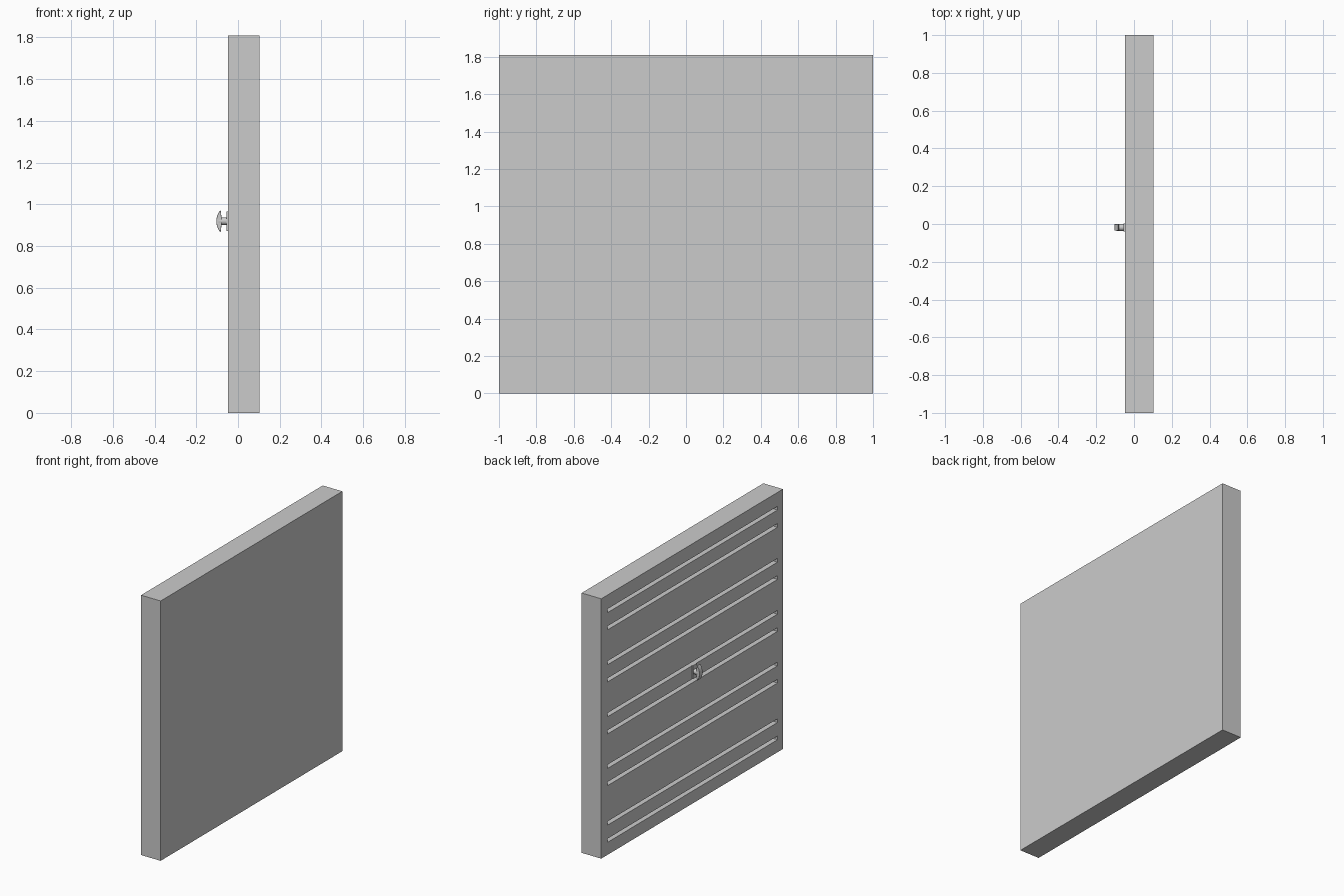
import bpy, bmesh, math
from mathutils import Matrix

if "Cube" in bpy.data.objects:
    bpy.data.objects.remove(bpy.data.objects["Cube"], do_unlink=True)

grey = bpy.data.materials.new("light grey")
grey.use_nodes = True
colour = (0.6, 0.6, 0.6, 1)
grey.diffuse_color = colour
for node in grey.node_tree.nodes:
    if node.type == 'BSDF_PRINCIPLED':
        node.inputs["Base Color"].default_value = colour


def add_object(name, bm):
    bmesh.ops.recalc_face_normals(bm, faces=bm.faces)
    mesh = bpy.data.meshes.new(name)
    bm.to_mesh(mesh)
    bm.free()
    mesh.materials.append(grey)
    obj = bpy.data.objects.new(name, mesh)
    bpy.context.scene.collection.objects.link(obj)
    return obj


def add_box(bm, low, high):
    centre = [(a + b) / 2 for a, b in zip(low, high)]
    size = [b - a for a, b in zip(low, high)]
    matrix = Matrix.Translation(centre) @ Matrix.Diagonal((*size, 1))
    bmesh.ops.create_cube(bm, size=1, matrix=matrix)


def smooth(obj):
    bpy.ops.object.select_all(action='DESELECT')
    obj.select_set(True)
    bpy.context.view_layer.objects.active = obj
    bpy.ops.object.shade_smooth_by_angle(angle=math.radians(35))


FACE = -0.047   # x of the grooved face
BACK = 0.104    # x of the plain face

# Panel slab
bm = bmesh.new()
add_box(bm, (FACE, -1, 0), (BACK, 1, 1.81))
panel = add_object("panel", bm)

# Paired horizontal slots cut into the knob side
bm = bmesh.new()
for pair in (0.10, 0.495, 0.855, 1.217, 1.58):
    for z in (pair, pair + 0.12):
        add_box(bm, (FACE - 0.05, -0.94, z - 0.013),
                (FACE + 0.04, 0.93, z + 0.013))
cutter = add_object("slot_cutter", bm)
cutter.hide_render = True
cut = panel.modifiers.new("slots", 'BOOLEAN')
cut.operation = 'DIFFERENCE'
cut.solver = 'EXACT'
cut.object = cutter
bpy.context.view_layer.objects.active = panel
bpy.ops.object.modifier_apply(modifier=cut.name)
bpy.data.objects.remove(cutter, do_unlink=True)

# Knob parts share one centre line
KY, KZ = -0.018, 0.919

# Base plate
bm = bmesh.new()
add_box(bm, (FACE - 0.009, KY - 0.021, KZ - 0.047),
        (FACE + 0.002, KY + 0.021, KZ + 0.047))
add_object("knob_base", bm)

# Round stem
bm = bmesh.new()
bmesh.ops.create_cone(bm, cap_ends=True, segments=24, radius1=0.018,
                      radius2=0.018, depth=0.045,
                      matrix=Matrix.Translation((-0.071, KY, KZ))
                      @ Matrix.Rotation(math.pi / 2, 4, 'Y'))
smooth(add_object("knob_stem", bm))

# Domed grip bar: curved outer side, tapered inner side
bm = bmesh.new()
outline = []
for i in range(13):
    t = -1 + i / 6
    outline.append((-0.104 + 0.018 * t * t, 0.052 * t))
outline += [(-0.083, 0.052), (-0.079, 0.02), (-0.079, -0.02), (-0.083, -0.052)]
face = bm.faces.new([bm.verts.new((x, KY - 0.017, KZ + z)) for x, z in outline])
side = bmesh.ops.extrude_face_region(bm, geom=[face])
moved = [v for v in side["geom"] if isinstance(v, bmesh.types.BMVert)]
bmesh.ops.translate(bm, verts=moved, vec=(0, 0.034, 0))
grip = add_object("knob_grip", bm)
bevel = grip.modifiers.new("soft edges", 'BEVEL')
bevel.width = 0.002
bevel.segments = 2
smooth(grip)
